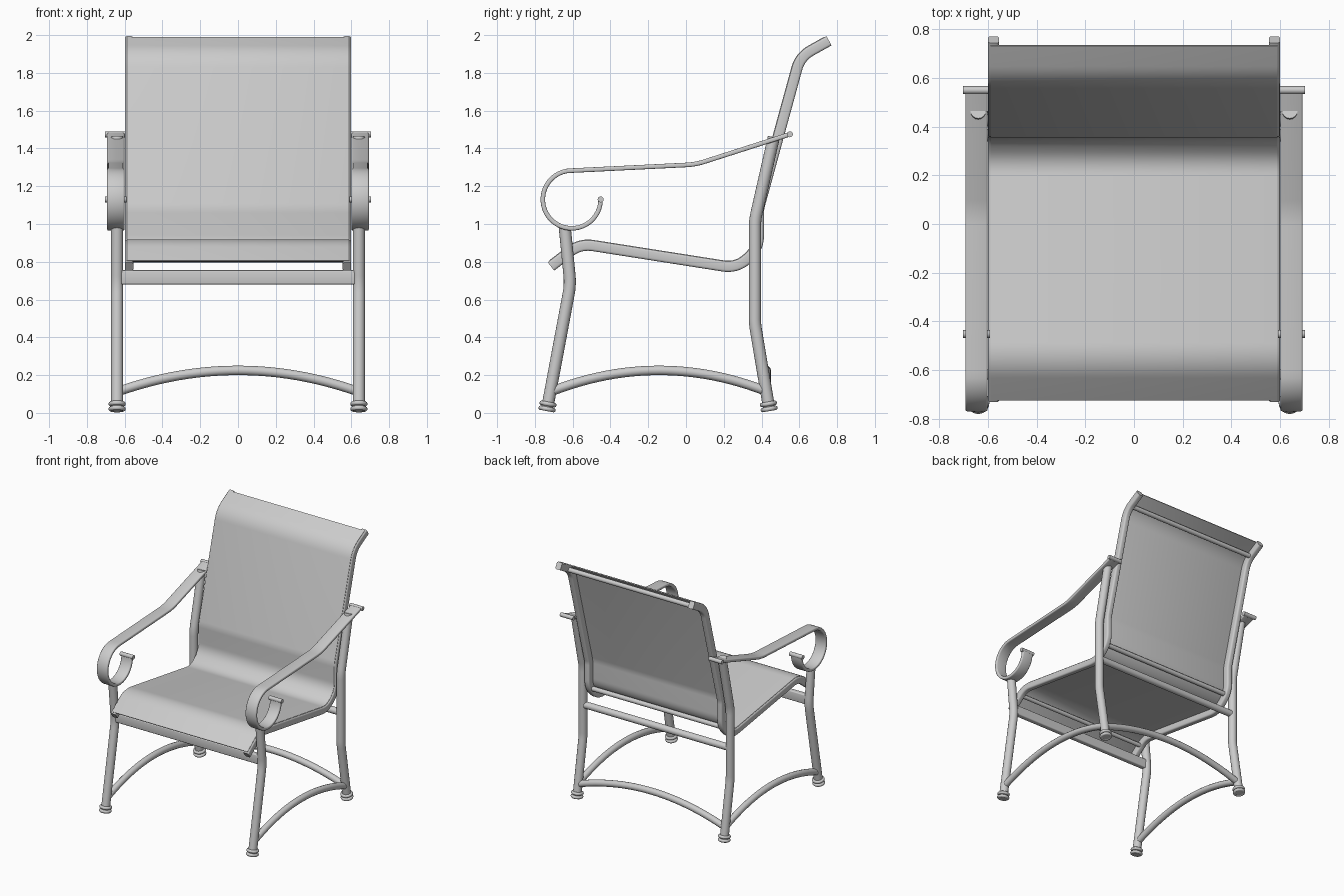
import bpy, bmesh, math
from mathutils import Vector, Matrix

cube = bpy.data.objects.get("Cube")
if cube:
    bpy.data.objects.remove(cube, do_unlink=True)

grey = bpy.data.materials.new("light_grey")
grey.use_nodes = True
COLOR = (0.6, 0.6, 0.6, 1)
grey.diffuse_color = COLOR
grey.node_tree.nodes["Principled BSDF"].inputs["Base Color"].default_value = COLOR
X, Y = Vector((1, 0, 0)), Vector((0, 1, 0))


def finish(name, bm):
    bmesh.ops.recalc_face_normals(bm, faces=bm.faces)
    mesh = bpy.data.meshes.new(name)
    bm.to_mesh(mesh)
    bm.free()
    mesh.materials.append(grey)
    obj = bpy.data.objects.new(name, mesh)
    bpy.context.collection.objects.link(obj)
    bpy.ops.object.select_all(action="DESELECT")
    obj.select_set(True)
    bpy.context.view_layer.objects.active = obj
    bpy.ops.object.shade_smooth_by_angle(angle=math.radians(40))
    return obj


def fillet(pts, radius, steps=10):
    """Round the inner corners of a (y, z) polyline."""
    pts = [Vector(p) for p in pts]
    out = [pts[0]]
    for a, b, c in zip(pts, pts[1:], pts[2:]):
        d1, d2 = (a - b).normalized(), (c - b).normalized()
        half = d1.angle(d2) / 2
        cut = min(radius / math.tan(half), 0.48 * (a - b).length, 0.48 * (c - b).length)
        p, q = b + d1 * cut, b + d2 * cut
        for i in range(steps + 1):
            t = i / steps
            out.append(p * (1 - t) ** 2 + b * 2 * t * (1 - t) + q * t * t)
    return out + [pts[-1]]


def side_path(pts, x):
    return [Vector((x, p[0], p[1])) for p in pts]


def circle(r, n=16):
    return [(r * math.cos(2 * math.pi * i / n), r * math.sin(2 * math.pi * i / n)) for i in range(n)]


def box(w, h, r, shift=0):
    """Rounded rectangle section, shifted along the path normal."""
    sec = []
    for k, (sx, sy) in enumerate(((1, 1), (-1, 1), (-1, -1), (1, -1))):
        for j in range(4):
            a = math.pi / 2 * (k + j / 3)
            sec.append((sx * (w / 2 - r) + r * math.cos(a), sy * (h / 2 - r) + r * math.sin(a) + shift))
    return sec


def sweep(name, path, section, across=X):
    """Sweep a closed section along a planar path; 'across' is the plane normal."""
    bm = bmesh.new()
    rings = []
    for i, p in enumerate(path):
        d_in = (p - path[max(i - 1, 0)]).normalized()
        d_out = (path[min(i + 1, len(path) - 1)] - p).normalized()
        normal = across.cross((d_in + d_out).normalized())
        rings.append([bm.verts.new(p + across * u + normal * v) for u, v in section])
    n = len(section)
    for a, b in zip(rings, rings[1:]):
        for k in range(n):
            bm.faces.new((a[k], a[(k + 1) % n], b[(k + 1) % n], b[k]))
    bm.faces.new(rings[0])
    bm.faces.new(rings[-1])
    return finish(name, bm)


def cross_bar(name, y, z, half, section):
    return sweep(name, [Vector((-half, y, z)), Vector((half, y, z))], section, Y)


def ring(name, centre, axis, major, minor, n=24, m=10):
    rot = Vector((0, 0, 1)).rotation_difference(axis).to_matrix()
    bm = bmesh.new()
    loops = []
    for i in range(n):
        a = 2 * math.pi * i / n
        out = Vector((math.cos(a), math.sin(a), 0))
        loops.append([bm.verts.new(centre + rot @ (out * (major + u) + Vector((0, 0, v))))
                      for u, v in circle(minor, m)])
    for i in range(n):
        a, b = loops[i], loops[(i + 1) % n]
        for k in range(m):
            bm.faces.new((a[k], a[(k + 1) % m], b[(k + 1) % m], b[k]))
    return finish(name, bm)


def arch(start, end, rise, n=24):
    """Circular-looking bow between two points."""
    return [start.lerp(end, i / n) + Vector((0, 0, rise * (1 - (2 * i / n - 1) ** 2))) for i in range(n + 1)]


# Side profiles as (y, z)
RAIL = [(-0.715, 0.775), (-0.56, 0.895), (0.27, 0.765), (0.385, 0.87),
        (0.385, 1.08), (0.605, 1.885), (0.757, 1.97)]
FRONT_LEG = [(-0.737, 0.012), (-0.612, 0.68), (-0.642, 0.985)]
BACK_LEG = [(0.442, 0.012), (0.365, 0.47), (0.365, 1.02), (0.465, 1.46)]
rail_path = fillet(RAIL, 0.16)

# Scrolled armrest profile: straight run, then most of a circle
arm = fillet([(0.55, 1.475), (0.05, 1.315), (-0.6, 1.283)], 0.4)
for i in range(1, 33):
    a = math.radians(92 + 268 * i / 32)
    arm.append(Vector((-0.605 + 0.153 * math.cos(a), 1.13 + 0.153 * math.sin(a))))

for side, s in (("left", 1), ("right", -1)):
    # Sling rails and legs
    sweep(side + "_sling_rail", side_path(rail_path, 0.577 * s), box(0.045, 0.056, 0.012))
    for part, pts in (("front_leg", FRONT_LEG), ("back_leg", BACK_LEG)):
        path = side_path(fillet(pts, 0.35), 0.64 * s)
        sweep(side + "_" + part, path, circle(0.032))
        axis = (path[1] - path[0]).normalized()
        for k, h in enumerate((0.009, 0.036)):
            ring(f"{side}_{part}_foot_ring_{k + 1}", path[0] + axis * h, axis, 0.034, 0.012)
    # Armrest with a bead across each end
    sweep(side + "_armrest", side_path(arm, 0.647 * s), box(0.092, 0.024, 0.008))
    for end, p in (("back", arm[0]), ("scroll", arm[-1])):
        bead = cross_bar(f"{side}_armrest_{end}_bead", p.x, p.y, 0.056, circle(0.016, 12))
        bead.location.x = 0.647 * s
    # Bowed side stretcher
    sweep(side + "_stretcher", arch(Vector((0.64 * s, -0.71, 0.115)), Vector((0.64 * s, 0.425, 0.115)), 0.11),
          circle(0.025, 12))

# Bowed back stretcher
sweep("back_stretcher", arch(Vector((-0.63, 0.425, 0.115)), Vector((0.63, 0.425, 0.115)), 0.11),
      circle(0.025, 12), Y)

# Fabric sling, stopping just short of the rail ends
sling_path = list(rail_path)
for i, j in ((0, 1), (-1, -2)):
    sling_path[i] = rail_path[i] + (rail_path[j] - rail_path[i]).normalized() * 0.012
sweep("sling", side_path(sling_path, 0), box(1.18, 0.008, 0.003, 0.027))

# Cross members
cross_bar("front_bar", -0.618, 0.718, 0.62, box(0.04, 0.075, 0.008))
cross_bar("back_bar", 0.365, 0.715, 0.63, circle(0.026))
cross_bar("sling_top_bar", 0.655, 1.905, 0.575, circle(0.018, 12))
cross_bar("sling_bottom_bar", 0.365, 0.86, 0.575, circle(0.018, 12))
cross_bar("sling_front_bar", -0.6, 0.85, 0.575, circle(0.016, 12))
